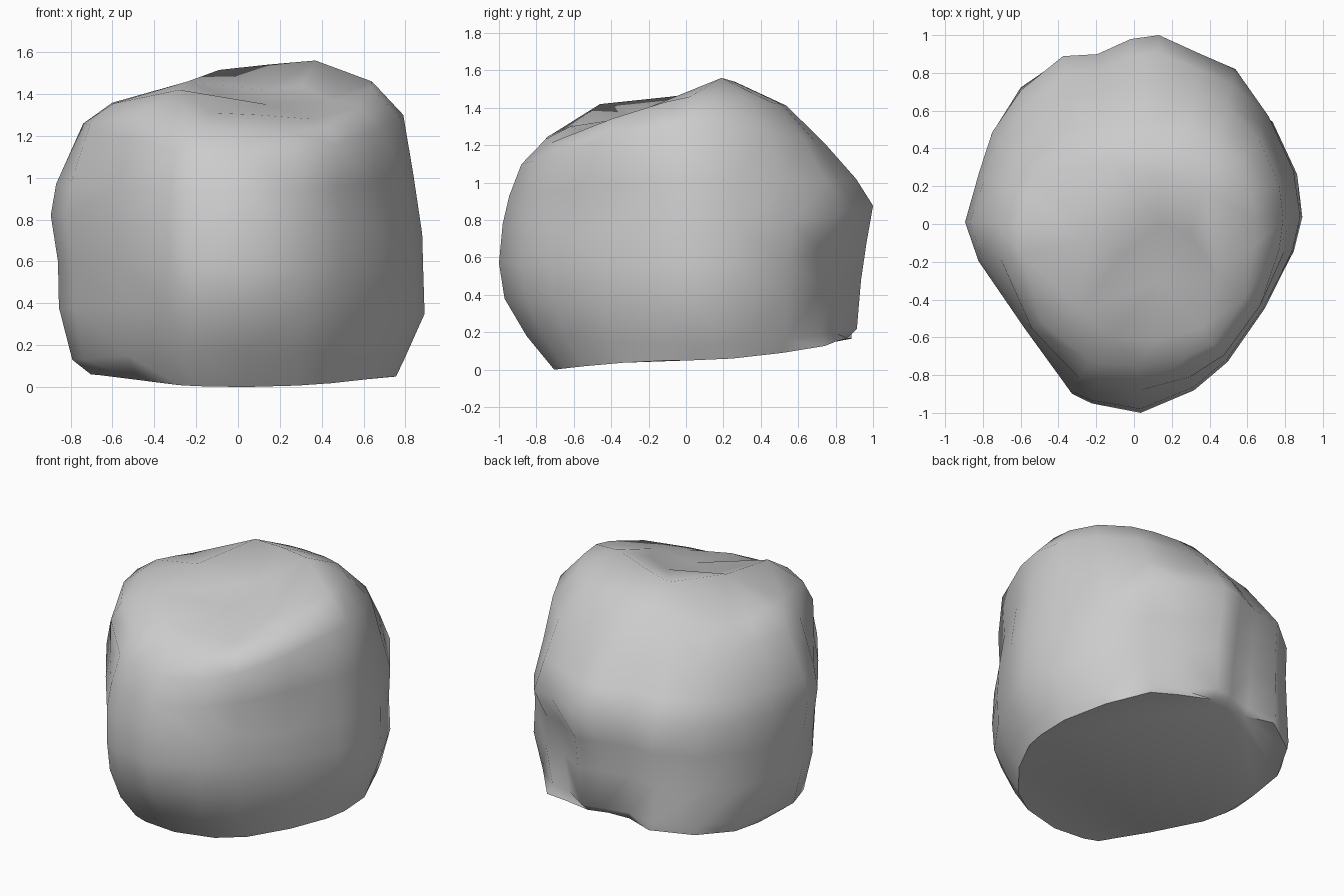
import bpy, bmesh
from mathutils import Vector
from mathutils.geometry import delaunay_2d_cdt

if "Cube" in bpy.data.objects:
    bpy.data.objects.remove(bpy.data.objects["Cube"])

# plan outline of the boulder, counter-clockwise from the right
OUTLINE = [(1, .04), (.96, .28), (.81, .57), (.61, .82), (.4, .9), (.15, 1), (-.02, .98),
           (-.22, .91), (-.43, .91), (-.69, .73), (-.86, .5), (-.93, .28), (-1, .01),
           (-.92, -.2), (-.65, -.56), (-.38, -.9), (-.26, -.95), (.04, -1), (.36, -.88),
           (.56, -.73), (.78, -.45), (.95, -.15)]

# stacked rings: left (x, z), right (x, z), front (y, z), back (y, z)
RINGS = [
    ((-.70, .06), (.75, .05), (-.70, .00), (.84, .17)),
    ((-.79, .13), (.79, .13), (-.85, .18), (.90, .22)),
    ((-.855, .38), (.89, .35), (-.97, .38), (.93, .48)),
    ((-.86, .60), (.885, .55), (-1.0, .57), (.965, .68)),
    ((-.895, .82), (.88, .73), (-.98, .78), (1.0, .88)),
    ((-.87, .97), (.84, 1.0), (-.945, .93), (.91, 1.02)),
    ((-.74, 1.26), (.79, 1.30), (-.88, 1.10), (.75, 1.20)),
    ((-.60, 1.36), (.64, 1.46), (-.75, 1.24), (.54, 1.41)),
]
# widening and lift of each ring at its four corners, keyed by (right?, back?)
WIDEN = {(False, True): [1.20, 1.10, 1.03, 1, .97, .95, .95, .95],
         (True, True): [1.08, 1.05, 1.02, 1, 1, 1, 1, 1],
         (True, False): [1.08, 1.03, 1, 1, 1, 1, 1, 1],
         (False, False): [1.08, 1.04, 1, 1, 1, 1, 1, 1]}
LIFT = {(False, True): [.02, .02, 0, 0, 0, -.02, -.04, -.06],
        (True, True): [0] * 8,
        (True, False): [0, 0, 0, 0, 0, 0, -.02, -.09],
        (False, False): [0] * 8}

# ridge, left crest and sunken hollow on top
HOLLOW = [(-.09, .31, 1.515), (.14, .26, 1.54), (.37, .19, 1.56),
          (-.28, -.46, 1.42), (-.24, -.08, 1.46),
          (-.05, -.15, 1.38), (.14, 0, 1.42), (.30, -.05, 1.44),
          (-.12, -.60, 1.31), (.10, -.62, 1.30), (.36, -.55, 1.28), (.14, -.30, 1.35),
          (.44, -.28, 1.37)]


def ring_point(k, ux, uy):
    left, right, front, back = RINGS[k]
    # the upper rings become rounder than the outline
    mix = max(0, (k - 5) / 2)
    p = 2.5
    round_r = (abs(ux) ** p + abs(uy) ** p) ** (-1 / p)
    s = 1 + (round_r - 1) * mix
    quarter = (ux > 0, uy > 0)
    amount = min(1, 2 * abs(ux * uy))
    s *= 1 + (WIDEN[quarter][k] - 1) * amount
    # pocket low on the back right
    if 1 <= k <= 3 and ux > .3 and uy > .8:
        s *= .93
    wx = ux * ux / (ux * ux + uy * uy)
    a = right if ux > 0 else left
    b = back if uy > 0 else front
    z = wx * a[1] + (1 - wx) * b[1] + LIFT[quarter][k] * amount
    return Vector((s * ux * abs(a[0]), s * uy * abs(b[0]), z))


bm = bmesh.new()
n = len(OUTLINE)
rings = [[bm.verts.new(ring_point(k, *u)) for u in OUTLINE] for k in range(len(RINGS))]

# sides and base
for lo, hi in zip(rings, rings[1:]):
    for i in range(n):
        j = (i + 1) % n
        bm.faces.new((lo[i], lo[j], hi[j], hi[i]))
bm.faces.new(rings[0][::-1])

# top with the hollow
cap = rings[-1] + [bm.verts.new(p) for p in HOLLOW]
flat = [v.co.to_2d() for v in cap]
edges = [(i, (i + 1) % n) for i in range(n)]
# keep the ridge, left crest and hollow lip as real edges
edges += [(n + a, n + b) for a, b in ((0, 1), (1, 2), (0, 4), (4, 3), (2, 12), (12, 10), (0, 6))]
res = delaunay_2d_cdt(flat, edges, [], 1, 1e-5)
for f in res[2]:
    bm.faces.new([cap[res[3][i][0]] for i in f])

bmesh.ops.triangulate(bm, faces=bm.faces[:])
bmesh.ops.recalc_face_normals(bm, faces=bm.faces[:])
mesh = bpy.data.meshes.new("boulder")
bm.to_mesh(mesh)
bm.free()
boulder = bpy.data.objects.new("boulder", mesh)
bpy.context.collection.objects.link(boulder)
bpy.context.view_layer.objects.active = boulder
boulder.select_set(True)
bpy.ops.object.shade_smooth_by_angle(angle=.9)
